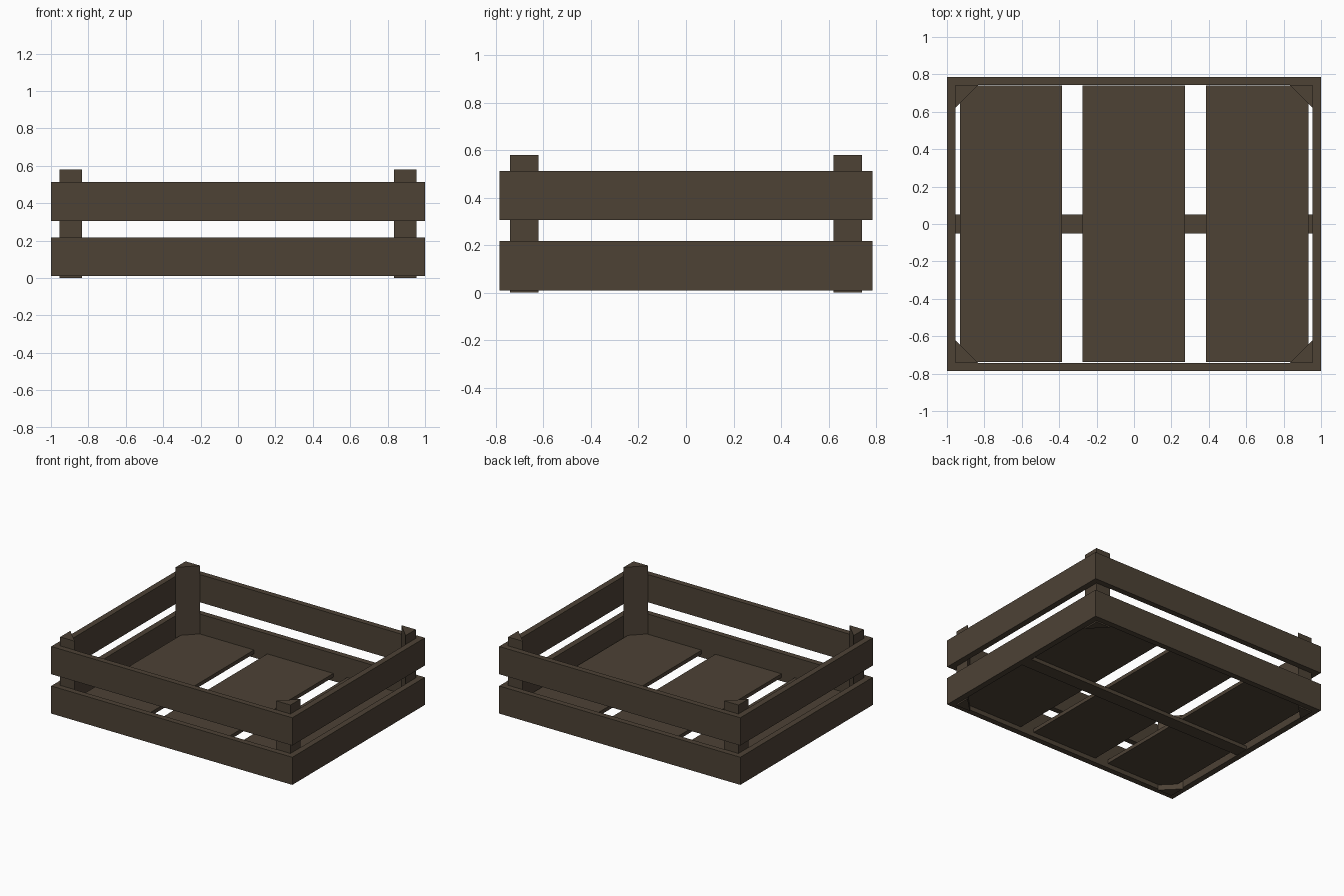
import bpy
import bmesh

cube = bpy.data.objects.get("Cube")
if cube:
    bpy.data.objects.remove(cube, do_unlink=True)

# Single dark timber colour
wood = bpy.data.materials.new("dark_brown_wood")
wood.use_nodes = True
colour = (0.074, 0.054, 0.036, 1)
wood.diffuse_color = colour
bsdf = wood.node_tree.nodes["Principled BSDF"]
bsdf.inputs["Base Color"].default_value = colour
bsdf.inputs["Roughness"].default_value = 0.9


def prism(name, outline, bottom, top):
    """Extrude a flat outline between two heights."""
    bm = bmesh.new()
    face = bm.faces.new([bm.verts.new((x, y, bottom)) for x, y in outline])
    extruded = bmesh.ops.extrude_face_region(bm, geom=[face])["geom"]
    verts = [g for g in extruded if isinstance(g, bmesh.types.BMVert)]
    bmesh.ops.translate(bm, verts=verts, vec=(0, 0, top - bottom))
    bmesh.ops.recalc_face_normals(bm, faces=bm.faces)
    mesh = bpy.data.meshes.new(name)
    bm.to_mesh(mesh)
    bm.free()
    mesh.materials.append(wood)
    obj = bpy.data.objects.new(name, mesh)
    bpy.context.collection.objects.link(obj)
    return obj


def board(name, x0, x1, y0, y1, z0, z1):
    return prism(name, [(x0, y0), (x1, y0), (x1, y1), (x0, y1)], z0, z1)


OUT_X, OUT_Y = 1.0, 0.785      # outer half sizes
IN_X, IN_Y = 0.955, 0.742      # inner half sizes
POST = 0.12                    # leg of the triangular posts

# Two rows of slats: side slats run full depth, front and back fit between
for row, z0, z1 in (("lower", 0.01, 0.217), ("upper", 0.305, 0.513)):
    board(f"{row}_left_slat", IN_X, OUT_X, -OUT_Y, OUT_Y, z0, z1)
    board(f"{row}_right_slat", -OUT_X, -IN_X, -OUT_Y, OUT_Y, z0, z1)
    board(f"{row}_front_slat", -IN_X, IN_X, -OUT_Y, -IN_Y, z0, z1)
    board(f"{row}_back_slat", -IN_X, IN_X, IN_Y, OUT_Y, z0, z1)

# Triangular corner posts
for side, sx in (("left", 1), ("right", -1)):
    for end, sy in (("front", -1), ("back", 1)):
        prism(f"{end}_{side}_post",
              [(sx * IN_X, sy * IN_Y),
               (sx * (IN_X - POST), sy * IN_Y),
               (sx * IN_X, sy * (IN_Y - POST))], 0, 0.58)

# Floor planks resting on one cross beam
for name, x0, x1 in (("right", -0.93, -0.386),
                     ("middle", -0.276, 0.272),
                     ("left", 0.386, 0.934)):
    board(f"{name}_floor_plank", x0, x1, -0.737, 0.741, 0.04, 0.068)
board("floor_cross_beam", -IN_X, IN_X, -0.05, 0.05, 0.012, 0.04)
